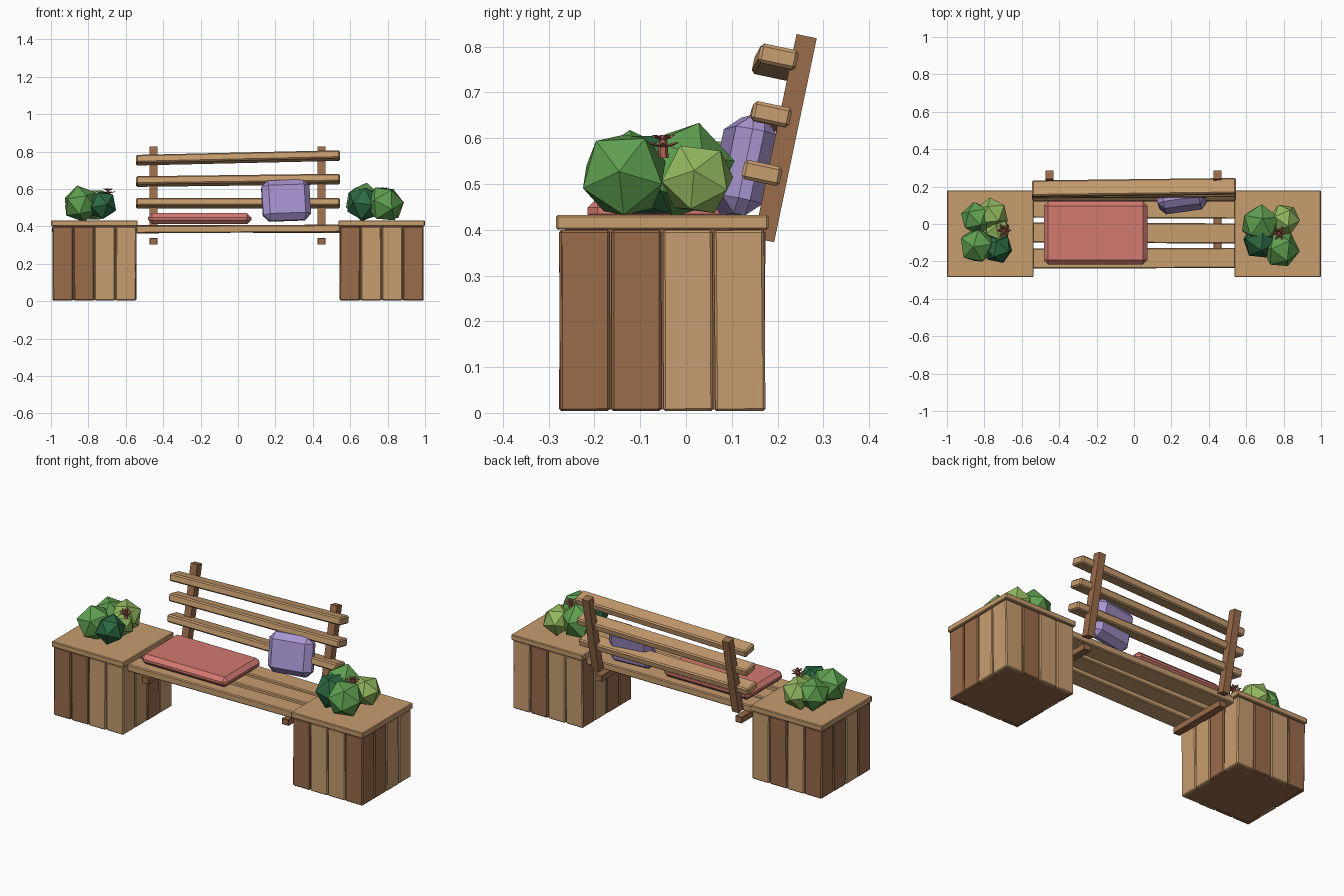
import bpy, bmesh, math, random
from mathutils import Matrix, Vector, Euler

if "Cube" in bpy.data.objects:
    bpy.data.objects.remove(bpy.data.objects["Cube"])

random.seed(4)


def material(name, rgb):
    m = bpy.data.materials.new(name)
    lin = [((c / 255 + 0.055) / 1.055) ** 2.4 for c in rgb]
    m.diffuse_color = (*lin, 1)
    m.use_nodes = True
    m.node_tree.nodes["Principled BSDF"].inputs["Base Color"].default_value = m.diffuse_color
    return m


TAN = material("tan wood", (199, 157, 111))
BROWN = material("brown wood", (154, 108, 75))
RED = material("red cloth", (210, 122, 112))
PURPLE = material("purple cloth", (168, 149, 208))
DARK = material("dark green", (44, 105, 66))
MID = material("mid green", (95, 160, 80))
LIGHT = material("light green", (148, 186, 96))
PETAL = material("flower", (170, 98, 82))


def finish(name, bm, mat):
    me = bpy.data.meshes.new(name)
    bm.to_mesh(me)
    bm.free()
    me.materials.append(mat)
    ob = bpy.data.objects.new(name, me)
    bpy.context.collection.objects.link(ob)
    return ob


def box(name, loc, size, mat, bevel=0.005, rot=(0, 0, 0)):
    """Chamfered box, rotation in degrees."""
    bm = bmesh.new()
    bmesh.ops.create_cube(bm, size=1, matrix=Matrix.Diagonal((*size, 1)))
    if bevel:
        bmesh.ops.bevel(bm, geom=bm.edges[:], offset=bevel, segments=1, affect='EDGES')
    ob = finish(name, bm, mat)
    ob.location = loc
    ob.rotation_euler = [math.radians(a) for a in rot]
    return ob


def planter(side, cx, faces):
    """Plank-clad box with a lid; faces = colour letters for front, right, back, left."""
    cy, half, h = -0.052, 0.225, 0.395
    box(side + "_planter_core", (cx, cy, 0.205), (0.425, 0.425, 0.395), BROWN, 0)
    box(side + "_planter_lid", (cx, cy, 0.416), (0.462, 0.464, 0.032), TAN, 0.004)
    w = 2 * half / 4
    for f, letters in enumerate(faces):
        turn = Matrix.Rotation(f * math.pi / 2, 3, 'Z')
        for i, c in enumerate(letters):
            p = turn @ Vector(((i - 1.5) * w, -half + 0.011, 0))
            # narrower end planks keep the corners tidy
            box(f"{side}_planter_plank_{f}_{i}", (cx + p.x, cy + p.y, 0.004 + h / 2),
                (w - 0.004, 0.02, h), TAN if c == "L" else BROWN, 0.005,
                (random.uniform(-0.5, 0.5), random.uniform(-0.5, 0.5), f * 90))


planter("left", -0.768, ("DDLL", "LLDL", "LDLD", "DDLD"))
planter("right", 0.768, ("DLLD", "DDLL", "LDLL", "DLDD"))

# Seat slats
for i, (y, tilt) in enumerate(((-0.183, -0.3), (-0.048, -0.4), (0.085, 0.2))):
    box(f"seat_slat_{i}", (0, y, 0.386), (1.09, 0.108, 0.04), TAN, 0.005,
        (0, tilt, -0.3 if i else 0.2))

# Backrest slats, turned square to the leaning posts
for i, (y, z, dy, dz) in enumerate(((0.166, 0.524, 0, 0), (0.184, 0.646, 0.3, -0.7),
                                    (0.195, 0.766, 0.7, -1.3))):
    box(f"back_slat_{i}", (0, y, z), (1.09, 0.085, 0.043), TAN, 0.007, (-12, dz, dy))

# Leaning posts and the cross beams under the seat
for side, x in (("left", -0.452), ("right", 0.447)):
    box(side + "_back_post", (x, 0.217, 0.6), (0.043, 0.045, 0.455), BROWN, 0,
        (-11.8, 0, 0))
    box(side + "_seat_beam", (x, -0.02, 0.32), (0.042, 0.37, 0.036), BROWN, 0.002)

# Cushions
box("seat_cushion", (-0.205, -0.048, 0.441), (0.552, 0.335, 0.058), RED, 0.022)
box("back_pillow", (0.257, 0.125, 0.538), (0.258, 0.092, 0.22), PURPLE, 0.033, (-12, -2, 8))


def bush(side, balls):
    for i, (x, y, z, r, mat) in enumerate(balls):
        bm = bmesh.new()
        bmesh.ops.create_icosphere(bm, subdivisions=1, radius=r)
        ob = finish(f"{side}_bush_{i}", bm, mat)
        ob.location = (x, y, z)
        ob.rotation_euler = [random.uniform(0, 6) for _ in range(3)]


bush("left", ((-0.84, -0.115, 0.52, 0.1, MID), (-0.728, -0.13, 0.515, 0.083, DARK),
              (-0.76, 0.05, 0.515, 0.092, LIGHT), (-0.84, 0.03, 0.52, 0.09, MID),
              (-0.73, -0.03, 0.51, 0.075, LIGHT)))
bush("right", ((0.785, -0.135, 0.52, 0.102, MID), (0.805, 0.025, 0.51, 0.085, LIGHT),
               (0.675, 0.0, 0.53, 0.108, MID), (0.675, -0.09, 0.52, 0.1, DARK)))


def flower(side, x, y, z):
    """Two rings of flat pointed petals around a short stem."""
    bm = bmesh.new()
    bmesh.ops.create_cone(bm, cap_ends=True, segments=6, radius1=0.012, radius2=0.008,
                          depth=0.05, matrix=Matrix.Translation((0, 0, -0.008)))
    for ring, (n, length, height, lift) in enumerate(((6, 0.038, -0.004, 0.3),
                                                      (5, 0.026, 0.012, 0.5))):
        for k in range(n):
            m = (Matrix.Rotation(math.tau * k / n + ring * 0.5, 4, 'Z')
                 @ Matrix.Translation((length * 0.55, 0, height))
                 @ Matrix.Rotation(-lift, 4, 'Y')
                 @ Matrix.Diagonal((length * 0.55, 0.009, 0.004, 1)))
            bmesh.ops.create_cone(bm, cap_ends=True, segments=4, radius1=1, radius2=0.4,
                                  depth=1, matrix=m)
    finish(side + "_flower", bm, PETAL).location = (x, y, z)


flower("left", -0.695, -0.035, 0.585)
flower("right", 0.775, -0.05, 0.59)
